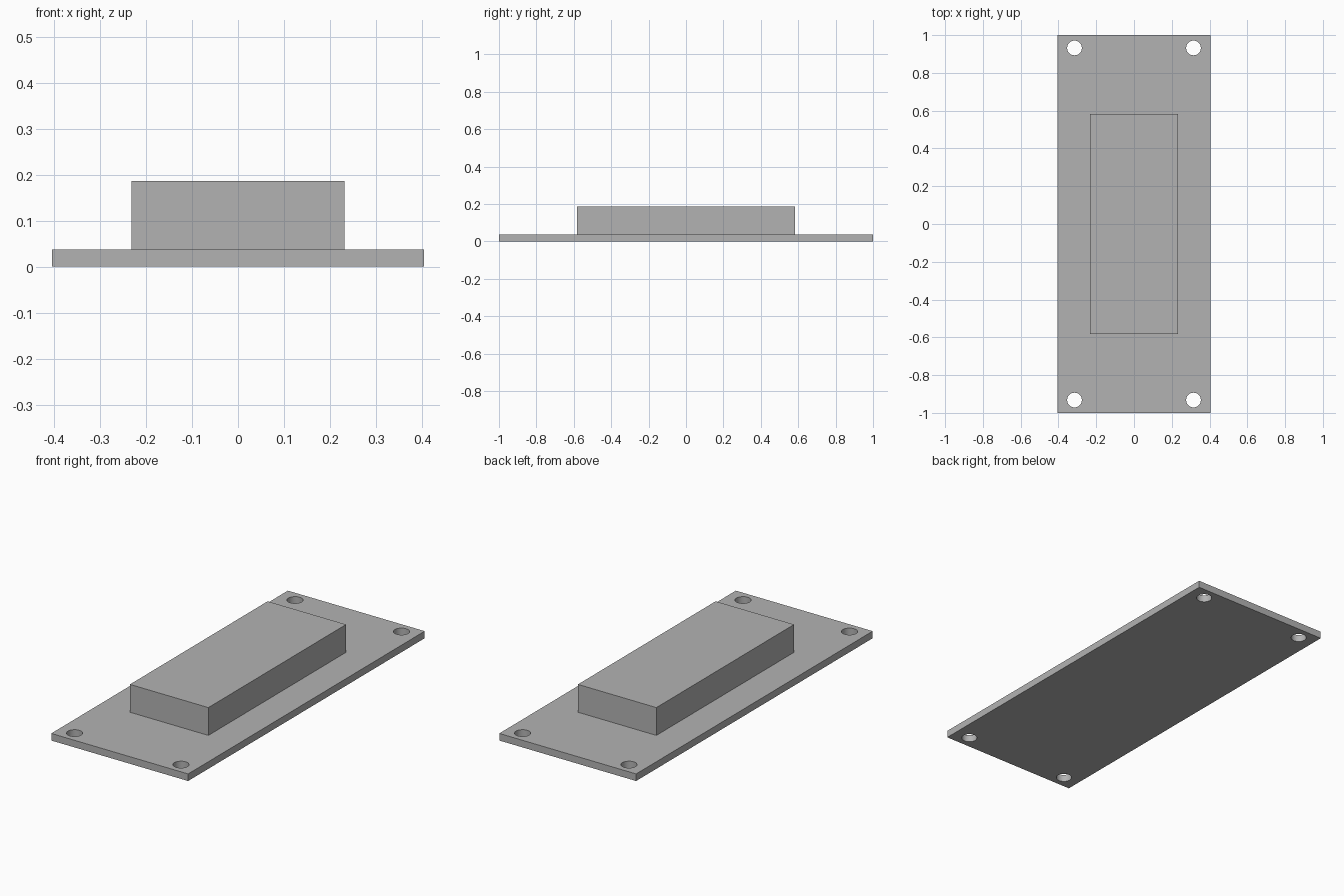
import bpy
import math

if "Cube" in bpy.data.objects:
    bpy.data.objects.remove(bpy.data.objects["Cube"], do_unlink=True)

grey = bpy.data.materials.new("grey")
grey.use_nodes = True
grey.diffuse_color = (0.45, 0.45, 0.45, 1)
grey.node_tree.nodes["Principled BSDF"].inputs["Base Color"].default_value = grey.diffuse_color

PLATE_TOP = 0.038
BLOCK_TOP = 0.187


def box(name, width, depth, bottom, top):
    bpy.ops.mesh.primitive_cube_add(size=1, location=(0, 0, (bottom + top) / 2))
    ob = bpy.context.object
    ob.name = name
    ob.scale = (width, depth, top - bottom)
    bpy.ops.object.transform_apply(location=True, rotation=False, scale=True)
    ob.data.materials.append(grey)
    return ob


# Base plate and the raised block on it
plate = box("base_plate", 0.81, 2, 0, PLATE_TOP)
box("raised_block", 0.464, 1.164, PLATE_TOP, BLOCK_TOP)

# Screw holes through the four corners
for side, x in (("right", -0.315), ("left", 0.315)):
    for end, y in (("front", -0.932), ("back", 0.932)):
        bpy.ops.mesh.primitive_cylinder_add(vertices=32, radius=0.039, depth=0.2,
                                            location=(x, y, PLATE_TOP / 2))
        cutter = bpy.context.object
        cutter.name = f"hole_cutter_{end}_{side}"
        cutter.data.materials.append(grey)
        cutter.hide_render = True
        cutter.hide_set(True)
        cut = plate.modifiers.new(f"hole_{end}_{side}", "BOOLEAN")
        cut.operation = "DIFFERENCE"
        cut.solver = "EXACT"
        cut.object = cutter

# Bake the holes into the plate, then smooth their walls
bpy.ops.object.select_all(action="DESELECT")
plate.select_set(True)
bpy.context.view_layer.objects.active = plate
for name in [m.name for m in plate.modifiers]:
    bpy.ops.object.modifier_apply(modifier=name)
for ob in [o for o in bpy.data.objects if o.name.startswith("hole_cutter")]:
    bpy.data.objects.remove(ob, do_unlink=True)
bpy.ops.object.shade_smooth_by_angle(angle=math.radians(30))
